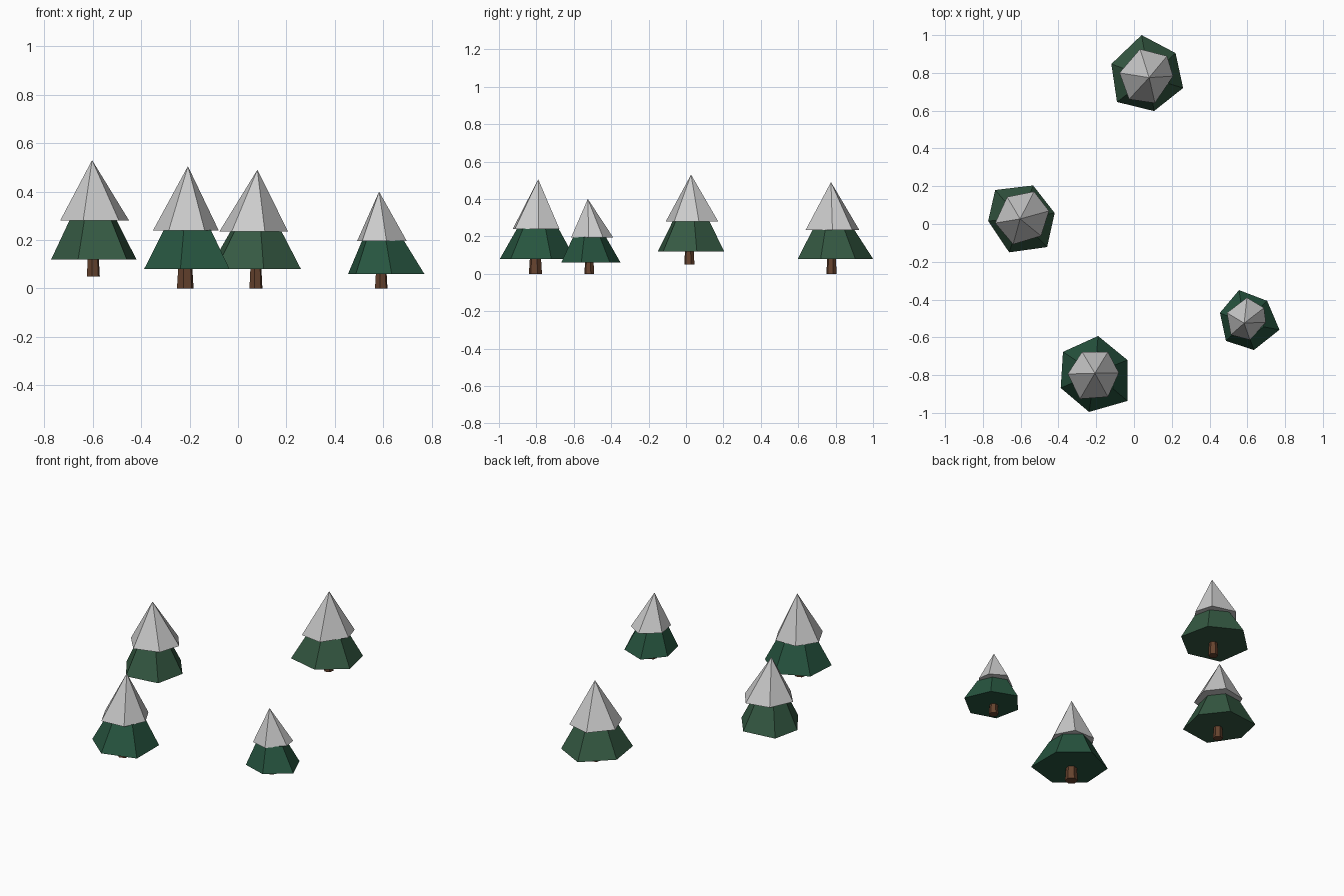
import bpy, math

if "Cube" in bpy.data.objects:
    bpy.data.objects.remove(bpy.data.objects["Cube"])


def material(name, rgb):
    m = bpy.data.materials.new(name)
    m.diffuse_color = (*rgb, 1)
    m.use_nodes = True
    m.node_tree.nodes["Principled BSDF"].inputs["Base Color"].default_value = m.diffuse_color
    return m


BARK = material("bark", (0.13, 0.055, 0.027))
OLIVE = material("warm_green", (0.035, 0.10, 0.055))
PINE = material("cool_green", (0.02, 0.09, 0.05))


def at_height(points, z):
    return [(x, y, z) for x, y in points]


def shrink(points, centre, k):
    return [(centre[0] + (x - centre[0]) * k, centre[1] + (y - centre[1]) * k)
            for x, y in points]


def solid(name, bottom, top, mat=None):
    """Closed flat-faced solid from a bottom ring to a top ring or a single tip."""
    n = len(bottom)
    faces = [tuple(reversed(range(n)))]
    if len(top) == 1:
        faces += [(i, (i + 1) % n, n) for i in range(n)]
    else:
        faces += [(i, (i + 1) % n, n + (i + 1) % n, n + i) for i in range(n)]
        faces.append(tuple(range(n, 2 * n)))
    mesh = bpy.data.meshes.new(name)
    mesh.from_pydata(bottom + top, [], faces)
    if mat:
        mesh.materials.append(mat)
    bpy.context.collection.objects.link(bpy.data.objects.new(name, mesh))


def tree(place, tip, foot, foot_r, heights, skirt, crown, green):
    """heights: ground, skirt base, crown base, tip. Rings run clockwise in top view."""
    z0, z1, z2, z3 = heights
    skirt, crown = skirt[::-1], crown[::-1]
    ring = [(foot[0] + foot_r * math.cos(i * math.pi / 3 + 0.3),
             foot[1] + foot_r * math.sin(i * math.pi / 3 + 0.3)) for i in range(6)]
    # Tapered trunk
    solid(place + "_trunk", at_height(ring, z0),
          at_height(shrink(ring, foot, 0.8), z1 + 0.03), BARK)
    # Green lower branches
    solid(place + "_lower_branches", at_height(skirt, z1),
          at_height(shrink(skirt, tip, 0.55), z2 + 0.002), green)
    # Snowy pointed top
    solid(place + "_snowy_top", at_height(crown, z2), [(*tip, z3)])


tree("back_tree", (0.08, 0.775), (0.074, 0.778), 0.028, (0, 0.08, 0.235, 0.49),
     [(0.04, 1.0), (0.22, 0.905), (0.26, 0.72), (0.106, 0.598), (-0.09, 0.646), (-0.12, 0.847)],
     [(0.032, 0.926), (0.175, 0.889), (0.207, 0.783), (0.111, 0.64), (-0.026, 0.66), (-0.077, 0.80)],
     OLIVE)

tree("left_tree", (-0.603, 0.027), (-0.598, 0.018), 0.028, (0.05, 0.12, 0.28, 0.53),
     [(-0.735, 0.18), (-0.534, 0.204), (-0.42, 0.058), (-0.46, -0.122), (-0.661, -0.15), (-0.772, 0.016)],
     [(-0.672, 0.143), (-0.529, 0.172), (-0.45, 0.069), (-0.492, -0.063), (-0.64, -0.108), (-0.735, 0.005)],
     OLIVE)

tree("front_tree", (-0.207, -0.79), (-0.218, -0.805), 0.036, (0, 0.08, 0.24, 0.505),
     [(-0.19, -0.593), (-0.035, -0.72), (-0.035, -0.937), (-0.238, -0.995), (-0.388, -0.868), (-0.376, -0.677)],
     [(-0.275, -0.677), (-0.138, -0.677), (-0.08, -0.788), (-0.138, -0.915), (-0.286, -0.926), (-0.351, -0.794)],
     PINE)

tree("right_tree", (0.583, -0.525), (0.592, -0.517), 0.027, (0, 0.06, 0.195, 0.40),
     [(0.556, -0.35), (0.705, -0.407), (0.77, -0.56), (0.635, -0.667), (0.487, -0.619), (0.455, -0.47)],
     [(0.598, -0.39), (0.688, -0.444), (0.698, -0.52), (0.614, -0.614), (0.513, -0.587), (0.492, -0.47)],
     PINE)
